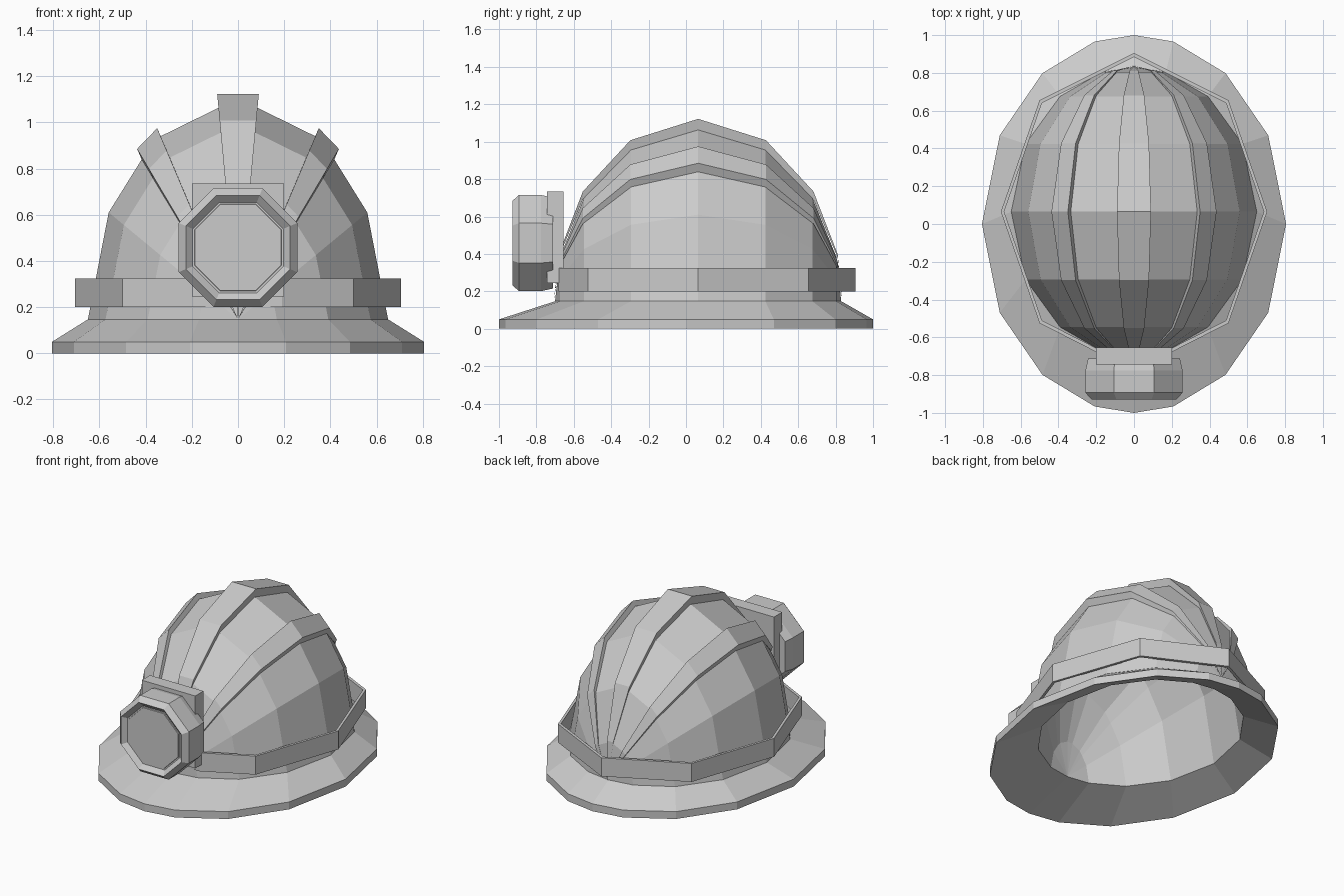
import bpy, bmesh, math

if "Cube" in bpy.data.objects:
    bpy.data.objects.remove(bpy.data.objects["Cube"])

grey = bpy.data.materials.new("light grey")
grey.diffuse_color = (0.6, 0.6, 0.6, 1)
grey.use_nodes = True
grey.node_tree.nodes["Principled BSDF"].inputs["Base Color"].default_value = grey.diffuse_color

CY, BASE = 0.065, 0.147                      # dome centre in y, dome foot height
PHI = [math.radians(a) for a in (-90, -75, -53, -28, 0, 28, 53, 75, 90)]


def finish(bm, name):
    bmesh.ops.remove_doubles(bm, verts=bm.verts, dist=0.0005)
    bmesh.ops.recalc_face_normals(bm, faces=bm.faces)
    me = bpy.data.meshes.new(name)
    bm.to_mesh(me)
    bm.free()
    me.materials.append(grey)
    ob = bpy.data.objects.new(name, me)
    bpy.context.collection.objects.link(ob)
    return ob


def bridge(bm, rings, closed):
    """Skin a list of equally long point rings; skip collapsed corners."""
    vs = [[bm.verts.new(p) for p in r] for r in rings]
    for a, b in zip(vs, vs[1:]):
        n = len(a)
        for i in range(n if closed else n - 1):
            j = (i + 1) % n
            quad = []
            for v in (a[i], a[j], b[j], b[i]):
                if all((v.co - q.co).length > 0.0005 for q in quad):
                    quad.append(v)
            if len(quad) > 2:
                bm.faces.new(quad)
    return vs


def dome_rings(section, base, ry):
    """Cross-section in x-z, shrunk along an ellipse towards front and back."""
    return [[(x * math.cos(p), CY + ry * math.sin(p), base + (z - base) * math.cos(p))
             for x, z in section] for p in PHI]


def ellipse(rx, ry, z, cy=0.0):
    half = [(rx * math.cos(p), cy + ry * math.sin(p), z) for p in PHI]
    return half + [(-x, y, z) for x, y, z in half[-2:0:-1]]


# helmet shell: outer dome, brim, underside and inner dome
right = [(0.65, BASE), (0.56, 0.61), (0.42, 0.835), (0.335, 0.94), (0.085, 1.063)]
section = right + [(-x, z) for x, z in reversed(right)]
inner = [(x * 0.9, 0.1 + (z - BASE) * 0.97) for x, z in section]
bm = bmesh.new()
bridge(bm, dome_rings(section, BASE, 0.765), False)
bridge(bm, dome_rings(inner, 0.1, 0.70), False)
bridge(bm, [ellipse(0.65, 0.765, BASE, CY), ellipse(0.805, 1, 0.05),
            ellipse(0.805, 1, 0), ellipse(0.585, 0.70, 0.1, CY)], True)
finish(bm, "helmet_shell")

# three raised ridges running front to back
side = [(0.33, 0.93), (0.35, 0.975), (0.437, 0.885), (0.415, 0.835)]
ridges = {"centre_ridge": [(-0.075, 1.05), (-0.09, 1.122), (0.09, 1.122), (0.075, 1.05)],
          "right_ridge": side, "left_ridge": [(-x, z) for x, z in side]}
for name, sec in ridges.items():
    bm = bmesh.new()
    bridge(bm, dome_rings(sec, BASE, 0.772), True)
    finish(bm, name)

# eight-sided band, flattened behind the lamp bracket
def band_ring(k, z):
    half = [(0.19, -0.683), (0.5, -0.525), (0.705, CY), (0.5, 0.655), (0, 0.905)]
    pts = half + [(-x, y) for x, y in half[-2::-1]]
    return [(x * k, CY + (y - CY) * k, z) for x, y in pts]

bm = bmesh.new()
bridge(bm, [band_ring(1, 0.2), band_ring(1, 0.325), band_ring(0.975, 0.325),
            band_ring(0.975, 0.2), band_ring(1, 0.2)], True)
finish(bm, "band")

# lamp bracket plate
bm = bmesh.new()
bmesh.ops.create_cube(bm, size=1)
for v in bm.verts:
    v.co = (v.co.x * 0.4, -0.699 + v.co.y * 0.088, 0.49 + v.co.z * 0.49)
finish(bm, "lamp_bracket")

# octagonal lamp with bevelled rim and recessed lens
def octagon(r, y):
    k = r / math.cos(math.pi / 8)
    return [(k * math.cos(math.pi / 8 + i * math.pi / 4), y,
             0.458 + k * math.sin(math.pi / 8 + i * math.pi / 4)) for i in range(8)]

bm = bmesh.new()
rings = bridge(bm, [octagon(0.243, -0.712), octagon(0.257, -0.775), octagon(0.257, -0.893),
                    octagon(0.226, -0.928), octagon(0.196, -0.90)], True)
bm.faces.new(rings[0])
bm.faces.new(rings[-1])
finish(bm, "lamp")

# lens plate
bm = bmesh.new()
rings = bridge(bm, [octagon(0.188, -0.899), octagon(0.186, -0.905)], True)
bm.faces.new(rings[0])
bm.faces.new(rings[-1])
finish(bm, "lamp_lens")
